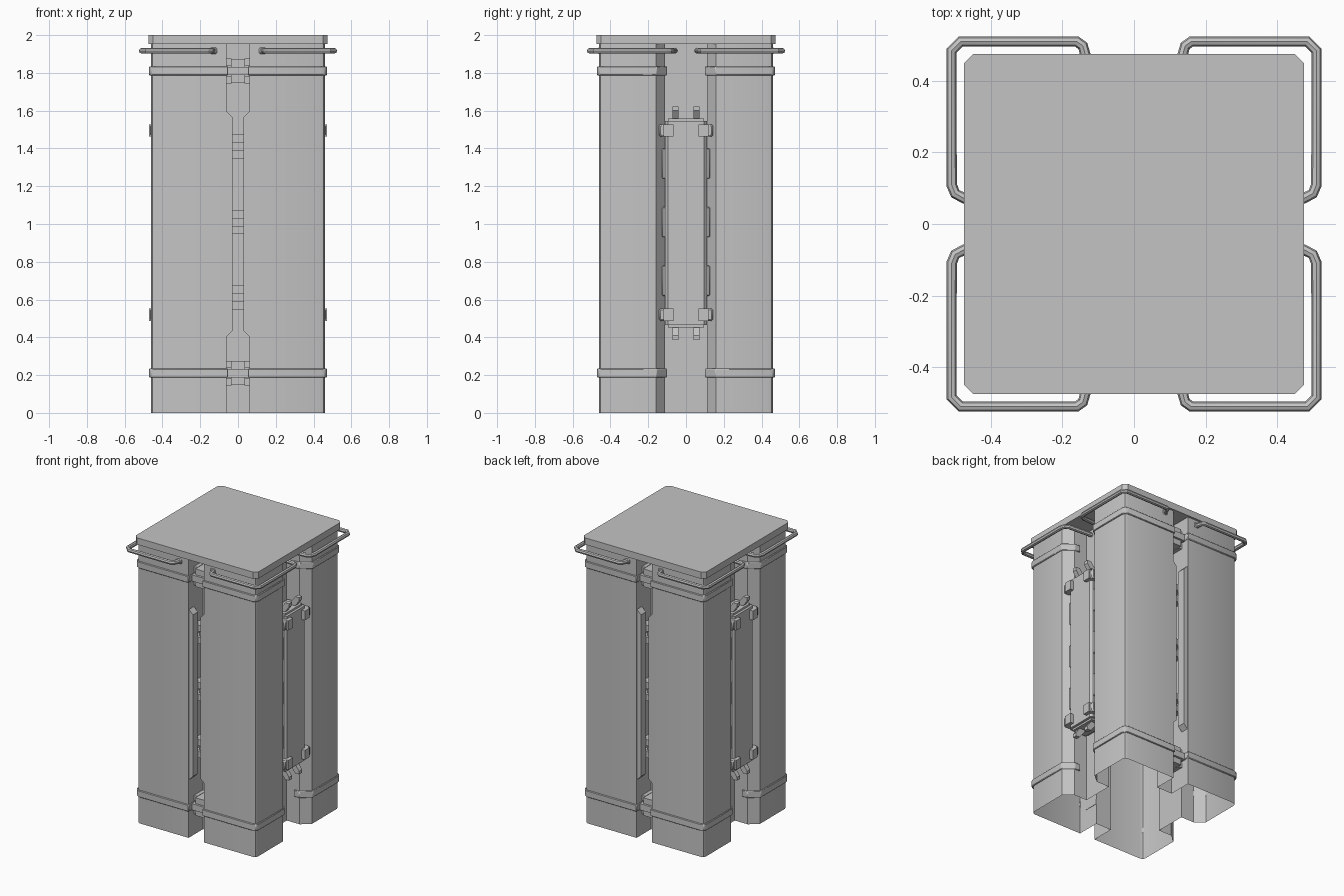
import bpy, bmesh
from math import radians
from mathutils import Vector

old = bpy.data.objects.get("Cube")
if old:
    bpy.data.objects.remove(old, do_unlink=True)

grey = bpy.data.materials.new("plain_grey")
grey.use_nodes = True
grey.diffuse_color = (0.55, 0.55, 0.55, 1)
grey.node_tree.nodes["Principled BSDF"].inputs["Base Color"].default_value = (0.55, 0.55, 0.55, 1)
QUADS = [(1, 1), (-1, 1), (-1, -1), (1, -1)]


def finish(obj, smooth=True):
    obj.data.materials.append(grey)
    if smooth:
        bpy.ops.object.select_all(action='DESELECT')
        obj.select_set(True)
        bpy.context.view_layer.objects.active = obj
        bpy.ops.object.shade_smooth_by_angle(angle=radians(30))
    return obj


def mesh_object(name, bm, bevel=0):
    bmesh.ops.recalc_face_normals(bm, faces=bm.faces)
    mesh = bpy.data.meshes.new(name)
    bm.to_mesh(mesh)
    bm.free()
    obj = bpy.data.objects.new(name, mesh)
    bpy.context.collection.objects.link(obj)
    if bevel:
        mod = obj.modifiers.new("edge_bevel", 'BEVEL')
        mod.width = bevel
        mod.segments = 1
    return finish(obj)


def prism(name, points, shift, caps=True, bevel=0):
    """Extrude a closed outline of 3D points along a shift vector."""
    bm = bmesh.new()
    low = [bm.verts.new(p) for p in points]
    high = [bm.verts.new(Vector(p) + Vector(shift)) for p in points]
    n = len(points)
    for i in range(n):
        j = (i + 1) % n
        bm.faces.new((low[i], low[j], high[j], high[i]))
    if caps:
        bm.faces.new(low)
        bm.faces.new(high)
    return mesh_object(name, bm, bevel)


def box(name, x, y, z, bevel=0):
    (x0, x1), (y0, y1), z = sorted(x), sorted(y), sorted(z)
    pts = [(x0, y0, z[0]), (x1, y0, z[0]), (x1, y1, z[0]), (x0, y1, z[0])]
    return prism(name, pts, (0, 0, z[1] - z[0]), bevel=bevel)


# Hollow body: four corner columns joined by recessed walls, open below
column = [(.30, .11), (.40, .11), (.46, .16), (.46, .435), (.453, .453),
          (.435, .46), (.06, .46), (.06, .30)]
outline = []
for sx, sy in QUADS:
    part = [(sx * x, sy * y, 0) for x, y in column]
    outline += part if sx * sy > 0 else part[::-1]
prism("column_body", outline, (0, 0, 1.96), caps=False)

# Square lid with clipped corners
a, c = .475, .45
lid = []
for sx, sy in QUADS:
    part = [(sx * a, sy * c, 1.953), (sx * c, sy * a, 1.953)]
    lid += part if sx * sy > 0 else part[::-1]
prism("lid", lid, (0, 0, .047))

# Straps around each column, and carrying handles at the corners
strap_outer = [(.36, .10), (.403, .10), (.471, .155), (.471, .44), (.461, .461),
               (.44, .471), (.052, .471), (.052, .40)]
strap_inner = [(.06, .40)] + column[6:0:-1] + [(.36, .11)]
handle_path = [(.30, .06), (.475, .072), (.50, .085), (.51, .11), (.51, .485),
               (.485, .51), (.16, .51), (.143, .498), (.13, .45)]
for sx, sy in QUADS:
    for z in (.187, 1.787):
        pts = [(sx * x, sy * y, z) for x, y in strap_outer + strap_inner]
        prism("column_strap", pts, (0, 0, .048), bevel=.006)
    curve = bpy.data.curves.new("carrying_handle", 'CURVE')
    curve.dimensions = '3D'
    curve.bevel_depth = .015
    curve.bevel_resolution = 2
    curve.use_fill_caps = True
    spline = curve.splines.new('POLY')
    spline.points.add(len(handle_path) - 1)
    for point, (x, y) in zip(spline.points, handle_path):
        point.co = (sx * x, sy * y, 1.917, 1)
    handle = bpy.data.objects.new("carrying_handle", curve)
    bpy.context.collection.objects.link(handle)
    bpy.ops.object.select_all(action='DESELECT')
    handle.select_set(True)
    bpy.context.view_layer.objects.active = handle
    bpy.ops.object.convert(target='MESH')
    finish(bpy.context.view_layer.objects.active)
    # Handle mount on the column face
    box("handle_mount", (sx * .112, sx * .148), (sy * .455, sy * .468), (1.90, 1.934), bevel=.006)

# Front and back slots: guide rails, joining brackets and rungs
for sy in (1, -1):
    for sx in (1, -1):
        rail = [(.065, .40), (.03, .435), (.03, 1.565), (.065, 1.60)]
        prism("guide_rail", [(sx * x, sy * .40, z) for x, z in rail], (0, sy * .055, 0))
        for z in (.21, 1.81):
            for dz in (-.047, .047):
                box("bracket_ear", (sx * .035, sx * .062), (sy * .30, sy * .40),
                    (z + dz - .018, z + dz + .018))
    for z in (.21, 1.81):
        box("joining_bracket", (-.036, .036), (sy * .30, sy * .42), (z - .062, z + .062))
        box("bracket_bar", (-.06, .06), (sy * .32, sy * .435), (z - .022, z + .022))
    for z in (.61, 1.01, 1.41):
        for dz in (-.042, .042):
            box("slot_rung", (-.06, .06), (sy * .30, sy * .40), (z + dz - .022, z + dz + .022))
        box("rung_plate", (-.03, .03), (sy * .30, sy * .38), (z - .02, z + .02))

# Equipment boxes in the side recesses
for sx in (1, -1):
    section = [(.30, -.095), (.41, -.11), (.432, -.11), (.447, -.095),
               (.447, .095), (.432, .11), (.41, .11), (.30, .095)]
    prism("side_box", [(sx * x, y, .465) for x, y in section], (0, 0, 1.08))
    for z in (.452, 1.545):
        box("box_end_plate", (sx * .32, sx * .43), (-.095, .095), (z, z + .013))
    for sy in (1, -1):
        # Side ribs along the box
        for z in (.70, 1.01, 1.32):
            box("box_side_rib", (sx * .37, sx * .43), (sy * .105, sy * .127),
                (z - .08, z + .08), bevel=.005)
        for z in (.52, 1.495):
            box("corner_clip_front", (sx * .435, sx * .472), (sy * .065, sy * .118),
                (z - .033, z + .033))
            box("corner_clip_side", (sx * .38, sx * .462), (sy * .10, sy * .142),
                (z - .033, z + .033), bevel=.008)
        # Flared prongs at both ends of the box
        for base, d in ((1.545, 1), (.465, -1)):
            prong = [(.37, 0), (.405, 0), (.445, .055), (.445, .078), (.415, .078), (.37, .02)]
            prism("end_prong", [(sx * x, sy * .04, base + d * h) for x, h in prong],
                  (0, sy * .032, 0))
